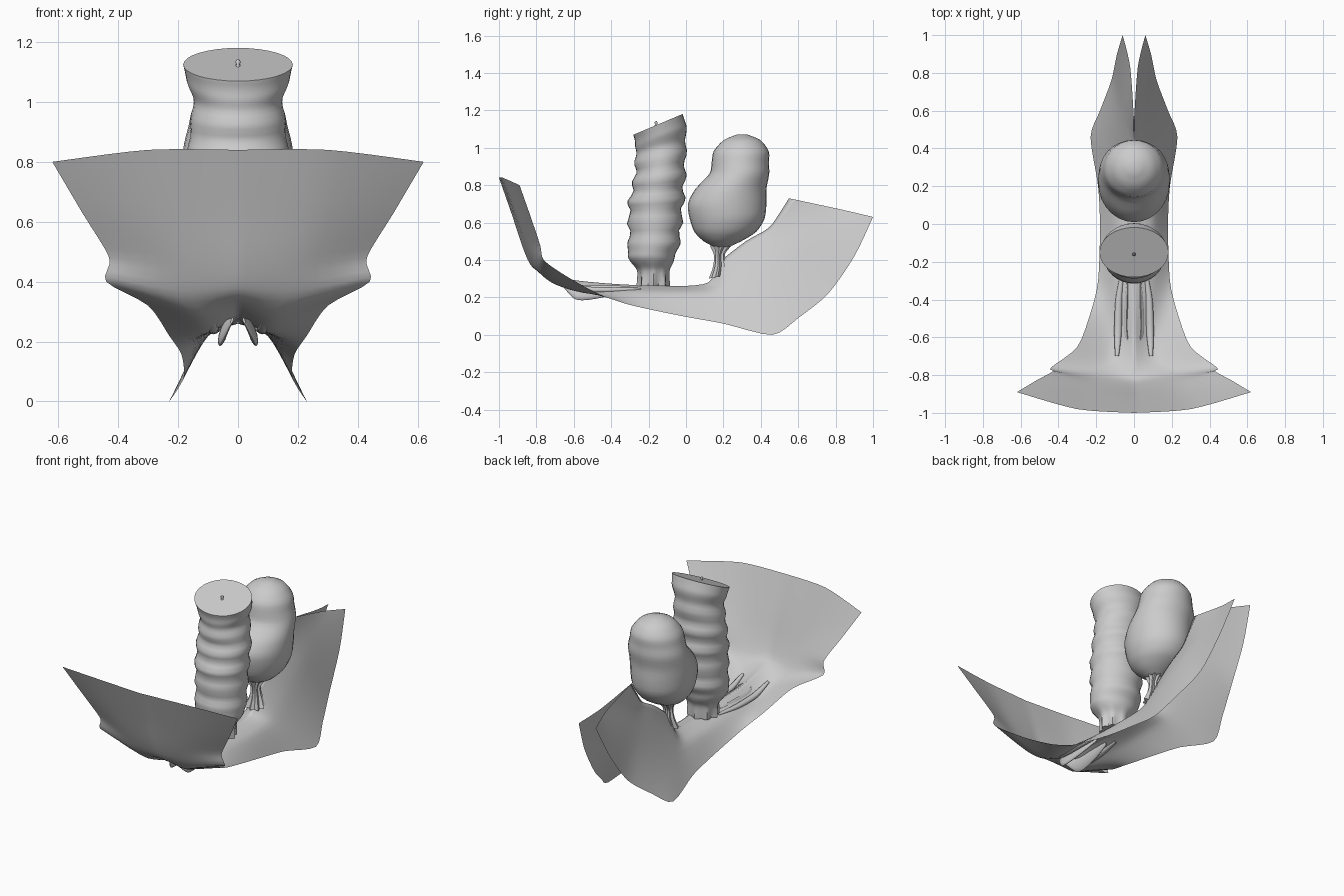
import bpy
import math
from mathutils import Vector

cube = bpy.data.objects.get("Cube")
if cube:
    bpy.data.objects.remove(cube, do_unlink=True)

grey = bpy.data.materials.new("neutral grey")
grey.use_nodes = True
colour = (0.6, 0.6, 0.6, 1)
grey.diffuse_color = colour
grey.node_tree.nodes["Principled BSDF"].inputs["Base Color"].default_value = colour


def spline(points, steps):
    """Resample a short list of points as a smooth curve through them."""
    pts = [Vector(p) for p in points]
    result = []
    for i in range(len(pts) - 1):
        a, b = pts[max(i - 1, 0)], pts[i]
        c, d = pts[i + 1], pts[min(i + 2, len(pts) - 1)]
        for s in range(steps):
            t = s / steps
            tan_b, tan_c = (c - a) * 0.4, (d - b) * 0.4
            result.append(b * (2*t**3 - 3*t**2 + 1) + tan_b * (t**3 - 2*t**2 + t)
                          + c * (3*t**2 - 2*t**3) + tan_c * (t**3 - t**2))
    result.append(pts[-1])
    return result


def build(name, rows, closed=False, mirror=False, sharp=50):
    """Skin rows of points; closed rows become a capped tube."""
    n = len(rows[0])
    verts = [p for row in rows for p in row]
    faces = []
    for r in range(len(rows) - 1):
        for k in range(n if closed else n - 1):
            m = (k + 1) % n
            faces.append((r*n + k, r*n + m, (r + 1)*n + m, (r + 1)*n + k))
    if closed:
        faces.append(tuple(reversed(range(n))))
        faces.append(tuple(range((len(rows) - 1)*n, len(rows)*n)))
    mesh = bpy.data.meshes.new(name)
    mesh.from_pydata(verts, [], faces)
    mesh.materials.append(grey)
    obj = bpy.data.objects.new(name, mesh)
    bpy.context.collection.objects.link(obj)
    if mirror:
        obj.modifiers.new("mirror", 'MIRROR').use_clip = True
    bpy.ops.object.select_all(action='DESELECT')
    obj.select_set(True)
    bpy.context.view_layer.objects.active = obj
    bpy.ops.object.shade_smooth_by_angle(angle=math.radians(sharp))
    return obj


def ring(centre, rx, ry, sides=32, tilt=0.0, pleat=0.0):
    """Horizontal oval, optionally tilted front to back and pleated."""
    points = []
    for k in range(sides):
        a = math.tau * k / sides
        f = 1 + pleat * math.cos(8 * a)
        y = ry * f * math.sin(a)
        points.append(centre + Vector((rx * f * math.cos(a), y, y * tilt)))
    return points


# Skin sheet: three lines running front to back, joined across and mirrored
midline = [(-1, .84), (-.93, .64), (-.87, .46), (-.82, .36), (-.72, .32),
           (-.58, .29), (-.35, .27), (-.05, .26), (.12, .28), (.17, .38),
           (.32, .5), (.44, .57), (.5, .65), (.55, .73)]
middle = [(.3, -.98, .84), (.26, -.9, .62), (.22, -.84, .46), (.2, -.79, .35),
          (.13, -.72, .28), (.1, -.57, .23), (.1, -.34, .23), (.1, -.04, .22),
          (.1, .15, .22), (.1, .26, .25), (.08, .42, .35), (.06, .57, .45),
          (.04, .69, .56), (.02, .83, .67)]
edge = [(.62, -.89, .8), (.52, -.83, .63), (.43, -.78, .48), (.44, -.76, .4),
        (.3, -.65, .32), (.23, -.47, .22), (.19, -.3, .16), (.18, -.02, .1),
        (.19, .2, .06), (.23, .46, 0), (.18, .6, .09), (.12, .76, .22),
        (.09, .9, .42), (.06, 1, .63)]
lines = [spline(line, 4) for line in ([(0, y, z) for y, z in midline], middle, edge)]
rows = [spline(trio, 5) for trio in zip(*lines)]
for row in rows:
    for p in row:
        p.z = max(p.z, 0)
build("skin_sheet", rows, mirror=True)

# Ribbed tube: z, centre y, x radius, y radius; ribs fade toward the ends
tube = [(.26, -.175, .09, .08), (.35, -.175, .1, .085), (.42, -.185, .15, .13),
        (.5, -.17, .155, .135), (.7, -.16, .16, .145), (.86, -.14, .165, .135),
        (1, -.135, .15, .135), (1.07, -.135, .17, .135), (1.125, -.15, .183, .132)]
rings = []
for z, y, rx, ry in spline(tube, 6):
    up = min(max((z - .3) / .82, 0), 1)
    rib = .012 * math.sin(math.tau * z / .115) * math.sin(math.pi * up)
    pleat = .12 * max(0, 1 - (z - .26) / .14)
    rings.append(ring(Vector((0, y, z)), rx + rib * .5, ry + rib,
                      tilt=.42 * up ** 3, pleat=pleat))
build("ribbed_tube", rings, closed=True)

# Small puckered nub at the centre of the tube's end
build("tube_nub", [ring(Vector((0, -.16, z)), r, r, 8)
                   for z, r in ((1.11, .012), (1.125, .006), (1.135, .009), (1.142, .004))],
      closed=True)

# Bean-shaped sac
sac = [(.47, .19, .04, .04), (.5, .195, .1, .1), (.55, .21, .15, .165),
       (.62, .22, .18, .2), (.7, .22, .19, .21), (.78, .24, .19, .19),
       (.86, .285, .18, .16), (.92, .29, .165, .153), (.98, .295, .15, .148),
       (1.04, .3, .1, .1), (1.07, .3, .03, .03)]
build("bean_sac", [ring(Vector((0, y, z)), rx, ry, 28) for z, y, rx, ry in spline(sac, 3)],
      closed=True)

# Pleated neck joining the sac to the sheet
neck = [(.31, .17, .055, .04), (.37, .18, .035, .03), (.43, .18, .025, .025),
        (.49, .2, .05, .06)]
build("sac_neck", [ring(Vector((0, y, z)), rx, ry, tilt=.2, pleat=.2)
                   for z, y, rx, ry in spline(neck, 4)], closed=True)

# Pair of thin folds hanging under the sheet: y, x, z, half thickness, half height
folds = [(-.66, .02, .27, .004, .01), (-.6, .045, .235, .012, .04),
         (-.54, .05, .225, .014, .04), (-.42, .045, .235, .012, .03),
         (-.3, .035, .25, .004, .01)]
fold_rings = []
for y, x, z, w, h in [tuple(p) for p in spline(folds, 4)]:
    turns = [math.tau * k / 12 for k in range(12)]
    fold_rings.append([Vector((x + w * math.cos(a) - .25 * h * math.sin(a), y,
                               z + h * math.sin(a))) for a in turns])
build("hanging_fold", fold_rings, closed=True, mirror=True)

# Raised outer ridge either side of the folds, following the sheet
ridge = [(-.7, .09, .285, .01), (-.57, .085, .245, .02), (-.4, .08, .24, .018),
         (-.24, .06, .245, .008)]
ridge_rings = []
for y, x, z, r in spline(ridge, 4):
    ridge_rings.append([Vector((x + r * math.cos(a), y, z + r * math.sin(a) * .8))
                        for a in [math.tau * k / 12 for k in range(12)]])
build("outer_ridge", ridge_rings, closed=True, mirror=True)
